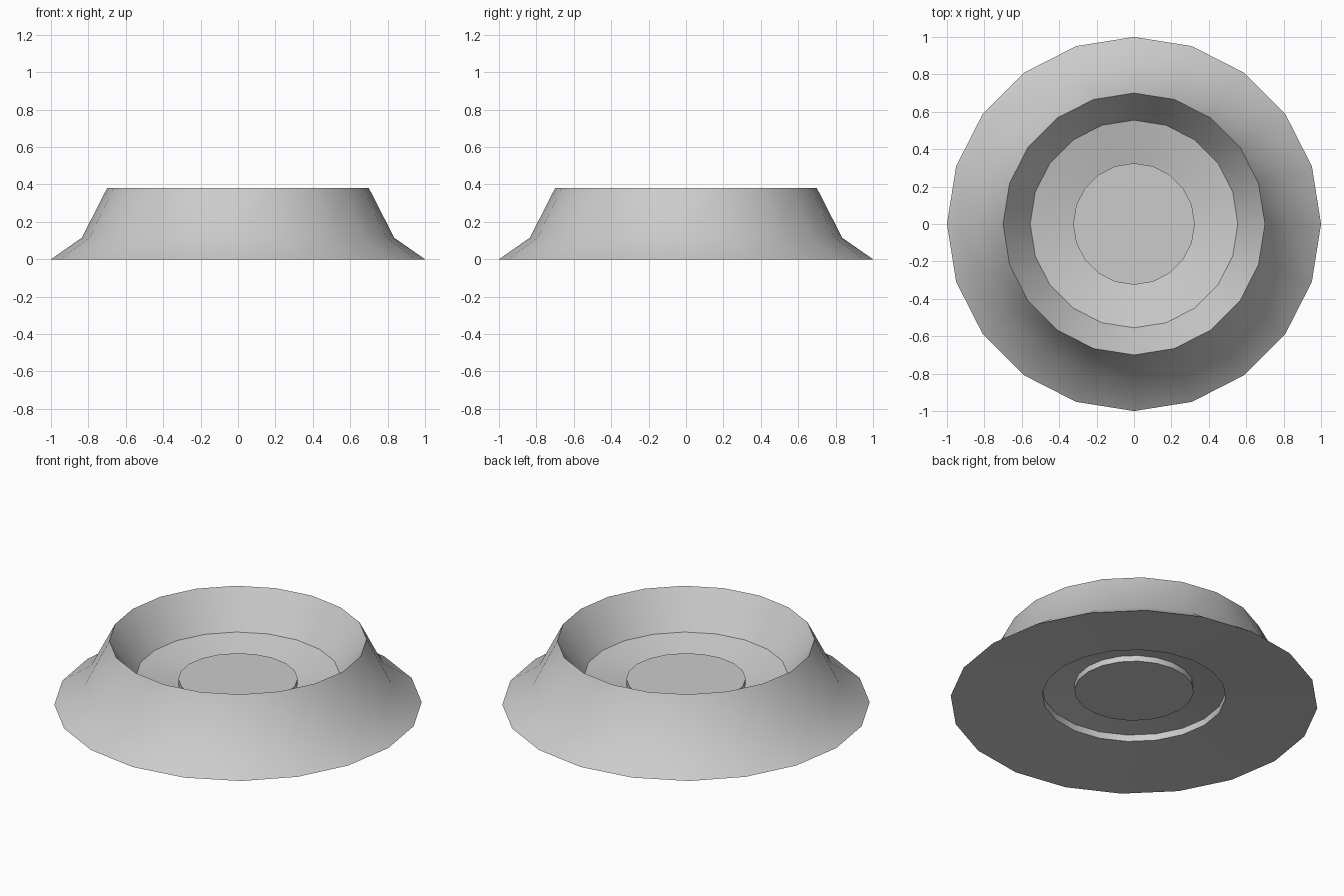
import bpy, bmesh, math

if "Cube" in bpy.data.objects:
    bpy.data.objects.remove(bpy.data.objects["Cube"])

SIDES = 20


def lathe(name, profile):
    """Revolve an (r, z) profile about z; profile points on the axis become caps."""
    bm = bmesh.new()
    rings = []
    for r, z in profile:
        rings.append([bm.verts.new((r * math.cos(2 * math.pi * i / SIDES),
                                    r * math.sin(2 * math.pi * i / SIDES), z))
                      for i in range(SIDES)])
    for a, b in zip(rings, rings[1:]):
        for i in range(SIDES):
            j = (i + 1) % SIDES
            bm.faces.new((a[i], a[j], b[j], b[i]))
    mesh = bpy.data.meshes.new(name)
    bm.to_mesh(mesh)
    bm.free()
    ob = bpy.data.objects.new(name, mesh)
    bpy.context.collection.objects.link(ob)
    return ob


def cap_ends(ob):
    bm = bmesh.new()
    bm.from_mesh(ob.data)
    bmesh.ops.holes_fill(bm, edges=bm.edges[:], sides=SIDES)
    bmesh.ops.recalc_face_normals(bm, faces=bm.faces[:])
    bm.to_mesh(ob.data)
    bm.free()


# Flared bowl: stepped underside, flared foot, upper rim, bowl interior
bowl = lathe("flared_bowl", [
    (0.325, 0.105), (0.50, 0.08), (0.50, 0.04), (1.0, 0.0),
    (0.835, 0.115), (0.70, 0.38),
    (0.555, 0.17), (0.325, 0.115)])

# Centre disc: plugs the middle, raised above the bowl floor and below its underside
disc = lathe("centre_disc", [(0.325, 0.07), (0.325, 0.15)])
cap_ends(disc)

for ob in (bowl, disc):
    bpy.ops.object.select_all(action='DESELECT')
    ob.select_set(True)
    bpy.context.view_layer.objects.active = ob
    bpy.ops.object.shade_smooth_by_angle(angle=math.radians(35))
